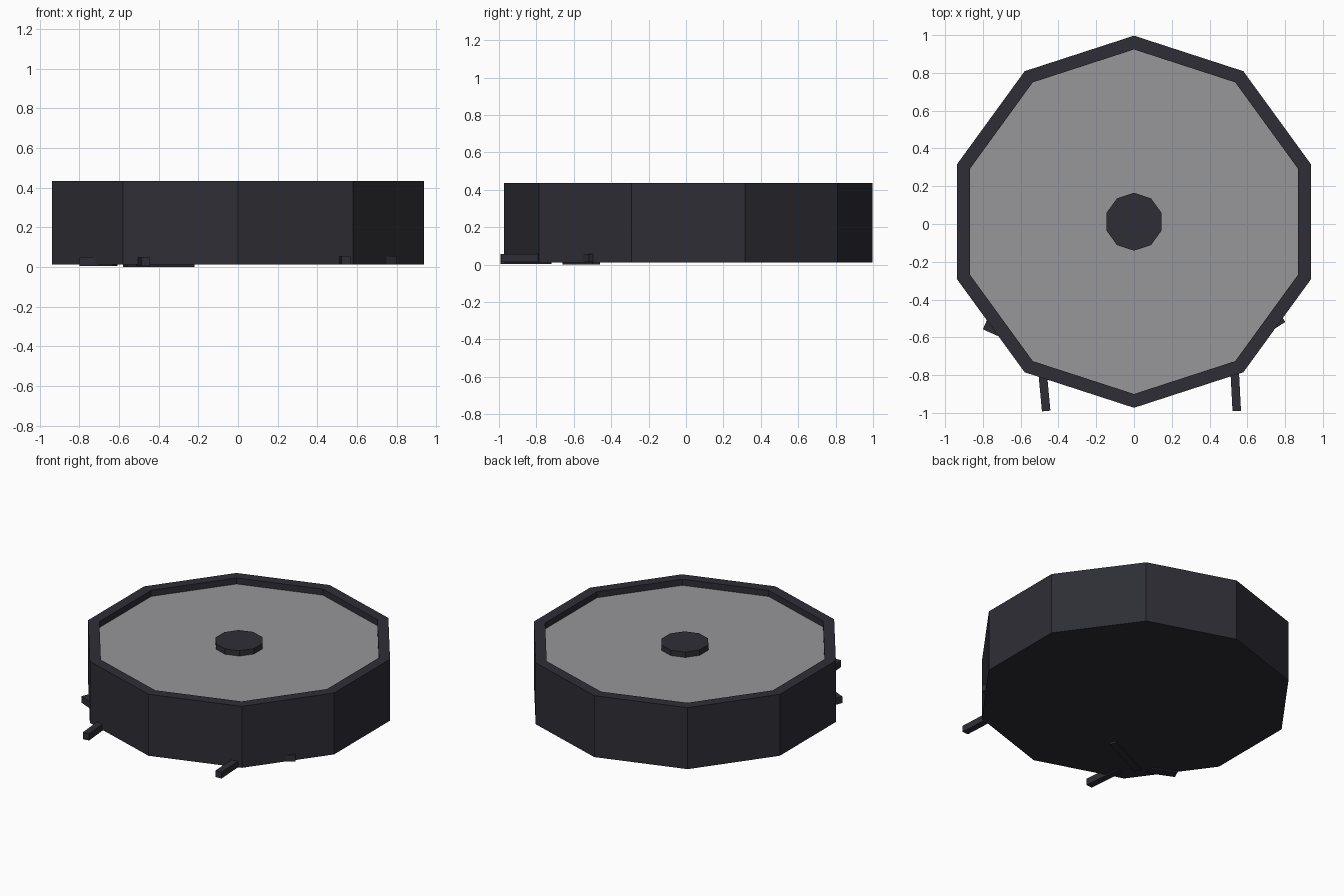
import bpy, bmesh, math

if "Cube" in bpy.data.objects:
    bpy.data.objects.remove(bpy.data.objects["Cube"])

CY = 0.012  # body centre offset in y


def material(name, rgb):
    m = bpy.data.materials.new(name)
    m.diffuse_color = (*rgb, 1)
    m.use_nodes = True
    m.node_tree.nodes["Principled BSDF"].inputs["Base Color"].default_value = m.diffuse_color
    return m


dark = material("dark charcoal", (0.027, 0.027, 0.036))
grey = material("mid grey", (0.31, 0.31, 0.32))


def finish(name, bm, *mats):
    bmesh.ops.recalc_face_normals(bm, faces=bm.faces[:])
    me = bpy.data.meshes.new(name)
    bm.to_mesh(me)
    bm.free()
    ob = bpy.data.objects.new(name, me)
    for m in mats:
        me.materials.append(m)
    bpy.context.collection.objects.link(ob)
    return ob


def stacked_decagon(name, rings, *mats):
    """Closed ten-sided solid through (radius, z) rings; returns the object."""
    bm = bmesh.new()
    loops = []
    for r, z in rings:
        loops.append([bm.verts.new((r * math.sin(i * math.pi / 5),
                                    CY + r * math.cos(i * math.pi / 5), z))
                      for i in range(10)])
    for a, b in zip(loops, loops[1:]):
        for i in range(10):
            j = (i + 1) % 10
            bm.faces.new((a[i], a[j], b[j], b[i]))
    bm.faces.new(loops[0])
    cap = bm.faces.new(loops[-1])
    if len(mats) > 1:
        cap.material_index = 1
    return finish(name, bm, *mats)


def bar(name, start, end, width, z0, z1):
    """Box along a ground line between two points."""
    dx, dy = end[0] - start[0], end[1] - start[1]
    n = math.hypot(dx, dy)
    px, py = -dy / n * width / 2, dx / n * width / 2
    base = [(start[0] + px, start[1] + py), (end[0] + px, end[1] + py),
            (end[0] - px, end[1] - py), (start[0] - px, start[1] - py)]
    bm = bmesh.new()
    f = bm.faces.new([bm.verts.new((x, y, z0)) for x, y in base])
    g = bmesh.ops.extrude_face_region(bm, geom=[f])["geom"]
    bmesh.ops.translate(bm, vec=(0, 0, z1 - z0),
                        verts=[v for v in g if isinstance(v, bmesh.types.BMVert)])
    return finish(name, bm, dark)


# Drum with raised rim and recessed grey panel
stacked_decagon("drum", [(0.985, 0.012), (0.985, 0.435), (0.912, 0.435), (0.912, 0.393)],
                dark, grey)

# Central knob
stacked_decagon("knob", [(0.153, 0.385), (0.153, 0.43)], dark)

# Legs poking out at the foot of the drum
bar("front_left_leg", (-0.465, -0.99), (-0.49, -0.72), 0.045, 0.004, 0.05)
bar("front_right_leg", (0.544, -0.99), (0.53, -0.72), 0.045, 0.013, 0.056)
bar("side_left_leg", (-0.788, -0.53), (-0.62, -0.605), 0.06, 0.004, 0.05)
bar("side_right_leg", (0.79, -0.502), (0.62, -0.61), 0.04, 0.013, 0.056)

# Thin strut just showing under the drum
bar("under_strut", (-0.57, -0.64), (-0.23, -0.48), 0.045, 0.0, 0.045)
